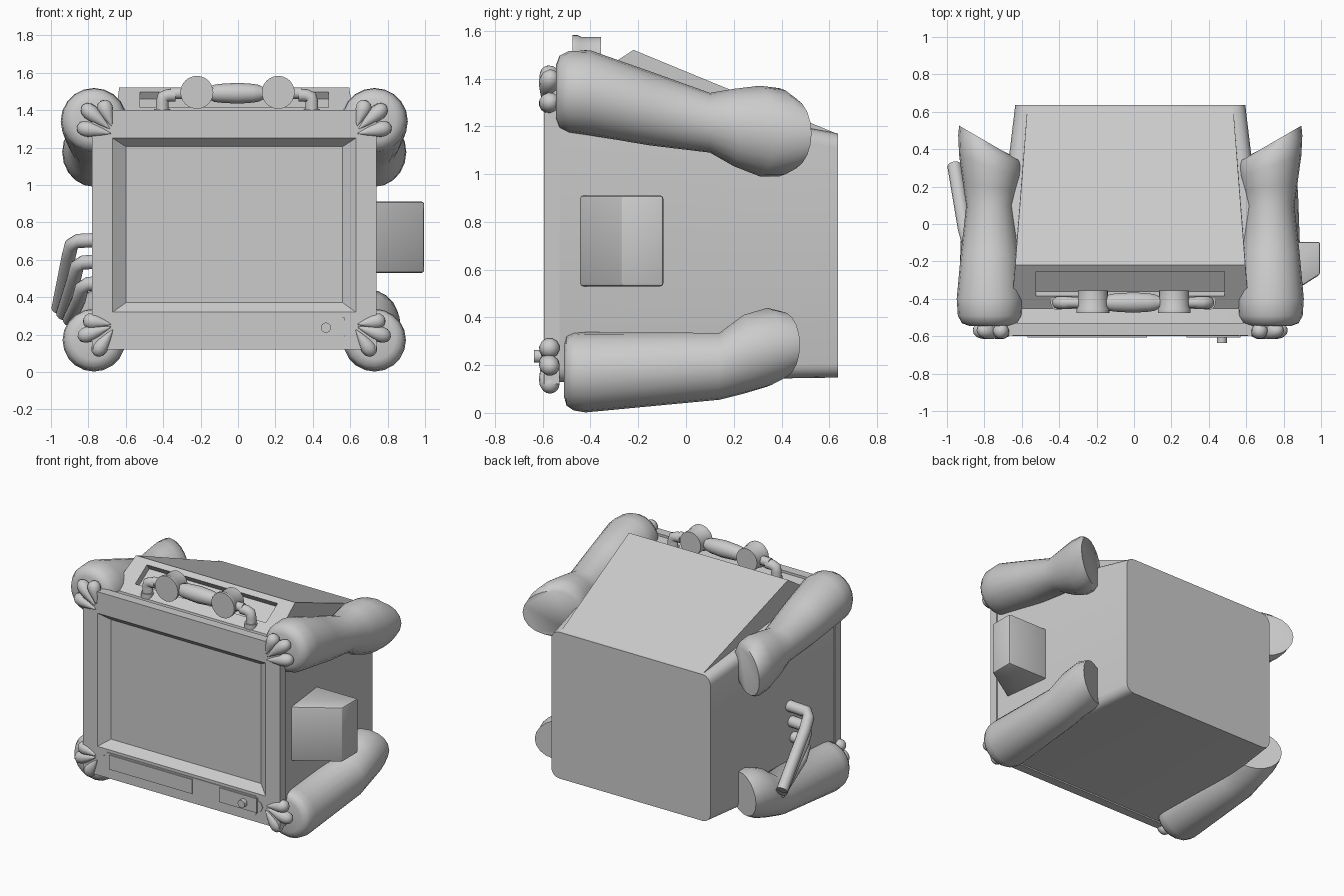
import bpy, bmesh
from math import sin, cos, pi, radians
from mathutils import Vector, Quaternion

if "Cube" in bpy.data.objects:
    bpy.data.objects.remove(bpy.data.objects["Cube"])

CX = -0.02  # centre line of the cabinet


def mesh(name, verts, faces, angle=35, bevel=0):
    me = bpy.data.meshes.new(name)
    me.from_pydata([tuple(v) for v in verts], [], faces)
    bm = bmesh.new()
    bm.from_mesh(me)
    bmesh.ops.recalc_face_normals(bm, faces=bm.faces)
    if bevel:
        bmesh.ops.bevel(bm, geom=bm.edges[:], offset=bevel, segments=2, affect='EDGES', profile=0.5)
    bm.to_mesh(me)
    bm.free()
    ob = bpy.data.objects.new(name, me)
    bpy.context.collection.objects.link(ob)
    bpy.context.view_layer.objects.active = ob
    for o in bpy.context.selected_objects:
        o.select_set(False)
    ob.select_set(True)
    bpy.ops.object.shade_smooth_by_angle(angle=radians(angle))
    return ob


def loft(name, rings, angle=35, bevel=0):
    """Skin a list of equal-length point rings, with both ends capped."""
    n = len(rings[0])
    verts = [v for r in rings for v in r]
    faces = [(i * n + j, i * n + (j + 1) % n, (i + 1) * n + (j + 1) % n, (i + 1) * n + j)
             for i in range(len(rings) - 1) for j in range(n)]
    faces += [tuple(range(n)), tuple(range(len(verts) - n, len(verts)))]
    return mesh(name, verts, faces, angle, bevel)


def tube(name, pts, radii, n=14):
    """Round tube along a path, with a radius per point."""
    pts = [Vector(p) for p in pts]
    q, prev, rings = Quaternion(), Vector((0, 0, 1)), []
    for i, p in enumerate(pts):
        t = (pts[min(i + 1, len(pts) - 1)] - pts[max(i - 1, 0)]).normalized()
        q = prev.rotation_difference(t) @ q
        prev = t
        rings.append([p + q @ Vector((cos(2 * pi * k / n), sin(2 * pi * k / n), 0)) * radii[i] for k in range(n)])
    return loft(name, rings, 50)


def slab(name, outline, y0, y1):
    """Extrude an (x, z) outline along y."""
    return loft(name, [[(x, y, z) for x, z in outline] for y in (y0, y1)])


def rect(x0, x1, z0, z1):
    return [(x0, z0), (x1, z0), (x1, z1), (x0, z1)]


# tapered cabinet with rounded long edges
def rounded(y, h, z0, z1, r=0.06, n=5):
    out = []
    for c, (sx, sz) in enumerate(((1, 1), (-1, 1), (-1, -1), (1, -1))):
        for k in range(n):
            a = pi / 2 * (c + k / (n - 1))
            out.append((CX + sx * (h - r) + r * cos(a), y, (z1 - r if sz > 0 else z0 + r) + r * sin(a)))
    return out


loft("cabinet", [rounded(-0.535, 0.755, 0.13, 1.385), rounded(0.637, 0.615, 0.148, 1.17)])


# front frame with recessed screen, as nested rings
def at_y(r, y):
    return [(x, y, z) for x, z in r]


frame = rect(-0.78, 0.74, 0.12, 1.40)
loft("screen_frame", [at_y(frame, -0.53), at_y(frame, -0.595),
                      at_y(rect(-0.67, 0.63, 0.32, 1.25), -0.595),
                      at_y(rect(-0.60, 0.56, 0.37, 1.205), -0.545)], 20)


# wedge hood with a recessed slot in its sloping front
def slope(y):
    return 1.52 + 0.65 * (y + 0.22)


def front(h0, h1, y0, y1, d=0.0):
    return [(CX - h0, y0 + d * .55, slope(y0) - d * .84), (CX + h0, y0 + d * .55, slope(y0) - d * .84),
            (CX + h1, y1 + d * .55, slope(y1) - d * .84), (CX - h1, y1 + d * .55, slope(y1) - d * .84)]


hood = front(0.64, 0.615, -0.50, -0.22) + front(0.505, 0.505, -0.385, -0.255) + front(0.505, 0.505, -0.385, -0.255, 0.045)
hood += [(CX - 0.55, 0.625, 1.172), (CX + 0.55, 0.625, 1.172)]
ff = [(a + j, a + (j + 1) % 4, a + 4 + (j + 1) % 4, a + 4 + j) for a in (0, 4) for j in range(4)]
mesh("hood", hood, ff + [(8, 9, 10, 11), (3, 2, 13, 12), (0, 3, 12), (1, 2, 13), (0, 1, 13, 12)], 20)

# control strip below the screen
half = [(0.575, 0.17), (0.59, 0.195), (0.615, 0.205), (0.63, 0.235), (0.615, 0.265), (0.59, 0.275), (0.575, 0.30)]
slab("control_strip", [(CX + x, z) for x, z in half] + [(CX - x, z) for x, z in reversed(half)], -0.59, -0.60)
slab("speaker_panel", rect(-0.57, 0.07, 0.19, 0.29), -0.595, -0.608)
slab("knob_panel", rect(0.28, 0.57, 0.19, 0.29), -0.595, -0.608)
tube("knob", [(0.47, -0.60, 0.237), (0.47, -0.637, 0.237)], [0.027, 0.027], 16)

# box on the right side
plan = [(0.62, -0.095), (0.995, -0.095), (0.995, -0.27), (0.72, -0.445), (0.62, -0.445)]
loft("side_box", [[(x, y, z) for x, y in plan] for z in (0.53, 0.91)], 30, 0.012)

# limbs: rings of (y, x, z, rx, rz, shear of y along x)
UPPER = [(-0.545, 0.75, 1.345, 0.11, 0.11, 0), (-0.53, 0.75, 1.345, 0.15, 0.15, 0),
         (-0.49, 0.75, 1.345, 0.172, 0.17, 0), (-0.40, 0.75, 1.34, 0.178, 0.178, 0),
         (-0.15, 0.75, 1.275, 0.155, 0.155, 0), (0.10, 0.75, 1.215, 0.127, 0.125, 0),
         (0.20, 0.75, 1.195, 0.145, 0.162, 0.15), (0.31, 0.75, 1.18, 0.165, 0.19, 0.35),
         (0.39, 0.75, 1.175, 0.17, 0.185, 0.5), (0.43, 0.75, 1.17, 0.165, 0.155, 0.58)]
LOWER = [(-0.51, 0.75, 0.175, 0.11, 0.11, 0), (-0.50, 0.75, 0.175, 0.145, 0.145, 0),
         (-0.47, 0.75, 0.172, 0.162, 0.162, 0), (-0.42, 0.75, 0.17, 0.168, 0.168, 0),
         (0.14, 0.75, 0.195, 0.148, 0.14, 0), (0.24, 0.74, 0.245, 0.15, 0.165, 0.2),
         (0.34, 0.72, 0.275, 0.16, 0.165, 0.4), (0.40, 0.70, 0.285, 0.155, 0.14, 0.5)]
# toes: fat end (x, z) and pointed end (x, z)
TOES = {"upper": [(0.70, 1.435, 0.655, 1.315), (0.795, 1.41, 0.665, 1.30), (0.82, 1.305, 0.66, 1.275)],
        "lower": [(0.79, 0.275, 0.66, 0.255), (0.815, 0.19, 0.66, 0.24), (0.735, 0.105, 0.65, 0.225)]}
for side, s in (("right", 1), ("left", -1)):
    for level, rows in (("upper", UPPER), ("lower", LOWER)):
        rings = []
        for y, x, z, rx, rz, sh in rows:
            ring = []
            for k in range(20):
                a = 2 * pi * k / 20
                ring.append((CX + s * (x + rx * cos(a)), y + sh * rx * cos(a), z + rz * sin(a)))
            rings.append(ring)
        loft(f"{level}_{side}_limb", rings, 50)
        for i, (xa, za, xb, zb) in enumerate(TOES[level]):
            a, b = Vector((CX + s * xa, -0.565, za)), Vector((CX + s * xb, -0.60, zb))
            ts = (-0.12, -0.06, 0.05, 0.2, 0.4, 0.65, 0.85, 1.0)
            rs = (0.010, 0.028, 0.039, 0.043, 0.038, 0.024, 0.011, 0.002)
            tube(f"{level}_{side}_toe_{i + 1}", [a.lerp(b, t) for t in ts], rs, 12)

# three bent pipes on the left side
for i, (xe, ze, xt, zt) in enumerate([(-0.89, 0.70, -0.96, 0.34), (-0.86, 0.585, -0.935, 0.31), (-0.835, 0.47, -0.90, 0.28)]):
    y = -0.11 - 0.02 * i
    tube(f"side_pipe_{i + 1}", [(-0.66, y, ze + 0.01), (xe + 0.03, y, ze), (xe, y + 0.03, ze - 0.02),
                                (xe - 0.015, y + 0.09, ze - 0.08), (xt, 0.31 - 0.03 * i, zt)], [0.038] * 5)

# gauge pipe on top, with elbows and a thick middle
PY, PZ = -0.42, 1.49
tube("gauge_pipe", [(x, PY, PZ) for x in (-0.36, -0.16, -0.13, -0.10, 0, 0.08, 0.11, 0.14, 0.34)],
     [0.03, 0.03, 0.045, 0.05, 0.056, 0.05, 0.045, 0.03, 0.03])
for side, s in (("right", 1), ("left", -1)):
    x = -0.005 + s * 0.4
    tube(f"{side}_pipe_elbow", [(x - s * 0.07, PY, PZ - 0.01), (x - s * 0.03, PY, PZ - 0.012),
                                (x - s * 0.005, PY, PZ - 0.02), (x, PY, PZ - 0.045), (x, PY, 1.34)], [0.034] * 5)
    tube(f"{side}_pipe_base", [(x, PY, 1.36), (x, PY, 1.405)], [0.042, 0.042])

# gauges: body, rim and needle
dark = bpy.data.materials.new("needle_black")
dark.diffuse_color = (0.01, 0.01, 0.01, 1)
dark.use_nodes = True
dark.node_tree.nodes["Principled BSDF"].inputs["Base Color"].default_value = dark.diffuse_color
for side, x, ang in (("left", -0.22, pi / 2), ("right", 0.215, -pi / 4)):
    z = 1.495
    tube(f"{side}_gauge", [(x, -0.355, z), (x, -0.44, z), (x, -0.455, z), (x, -0.475, z), (x, -0.475, z), (x, -0.465, z)],
         [0.08, 0.08, 0.088, 0.088, 0.066, 0.063], 24)
    d, p = Vector((cos(ang), sin(ang))), Vector((-sin(ang), cos(ang)))
    c = Vector((x, z))
    needle = slab(f"{side}_needle", [c + p * .003, c - p * .003, c + d * .03 - p * .003, c + d * .03 - p * .01,
                                     c + d * .055, c + d * .03 + p * .01, c + d * .03 + p * .003], -0.464, -0.468)
    needle.data.materials.append(dark)
